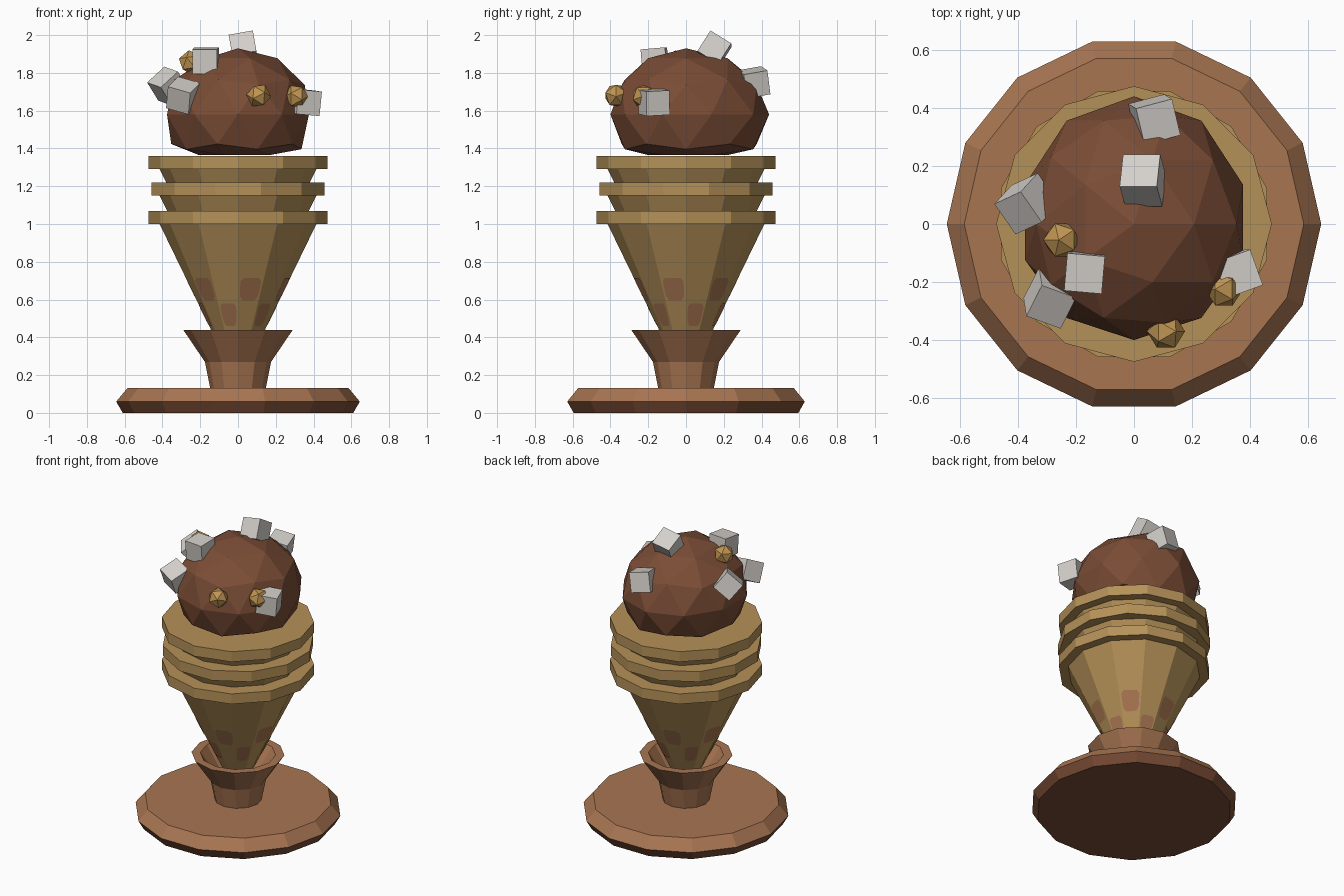
import bpy, bmesh
from math import sin, cos, pi, radians
from mathutils import Matrix, Vector, Euler

cube = bpy.data.objects.get("Cube")
if cube:
    bpy.data.objects.remove(cube)


def material(name, srgb):
    mat = bpy.data.materials.new(name)
    mat.use_nodes = True
    colour = [((c + 0.055) / 1.055) ** 2.4 for c in srgb] + [1]
    mat.diffuse_color = colour
    mat.node_tree.nodes["Principled BSDF"].inputs["Base Color"].default_value = colour
    return mat


wood = material("wood brown", (0.66, 0.46, 0.32))
chocolate = material("chocolate brown", (0.48, 0.30, 0.21))
waffle = material("waffle tan", (0.71, 0.57, 0.345))
marshmallow = material("marshmallow white", (0.83, 0.81, 0.79))
nut = material("nut gold", (0.75, 0.58, 0.32))


def finish(name, bm, *mats):
    mesh = bpy.data.meshes.new(name)
    bm.to_mesh(mesh)
    bm.free()
    for mat in mats:
        mesh.materials.append(mat)
    obj = bpy.data.objects.new(name, mesh)
    bpy.context.collection.objects.link(obj)
    return obj


def lathe(name, profile, sides, *mats, phase=0.0):
    """Flat-sided turned solid from (radius, height) pairs, capped at both ends."""
    bm = bmesh.new()
    rings = []
    for r, z in profile:
        angles = [phase + 2 * pi * i / sides for i in range(sides)]
        rings.append([bm.verts.new((r * cos(a), r * sin(a), z)) for a in angles])
    for low, high in zip(rings, rings[1:]):
        for i in range(sides):
            j = (i + 1) % sides
            bm.faces.new((low[i], low[j], high[j], high[i]))
    bm.faces.new(rings[0][::-1])
    bm.faces.new(rings[-1])
    return finish(name, bm, *mats)


# Round base: dark lower half, lighter bevelled top
base = lathe("base", [(0.61, 0), (0.645, 0.06), (0.585, 0.132)], 14, wood, chocolate)
for face in base.data.polygons:
    face.material_index = 1 if face.center.z < 0.06 else 0

# Hollow flared holder
lathe("holder", [(0.145, 0.12), (0.175, 0.27), (0.29, 0.44),
                 (0.235, 0.44), (0.13, 0.29)], 12, wood)

# Waffle cone with stacked tiers and overhanging rings
CONE_LOW, CONE_HIGH = (0.07, 0.29), (0.42, 1.01)
lathe("cone", [CONE_LOW, CONE_HIGH], 12, waffle)
for i, z in enumerate((1.0, 1.15, 1.29)):
    lathe("cone_ring", [(0.475, z), (0.475, z + 0.07)], 12, waffle,
          phase=radians(15) if i == 1 else 0)
for z in (1.06, 1.2):
    lathe("cone_tier", [(0.37, z), (0.42, z + 0.1)], 12, waffle)

# Staggered rounded patches lying on the cone faces
OUTLINE = [(-1, -0.6), (-0.7, -1), (0.7, -1), (1, -0.6),
           (1, 0.7), (0.7, 1), (-0.7, 1), (-1, 0.7)]


def cone_radius(z):
    (r0, z0), (r1, z1) = CONE_LOW, CONE_HIGH
    return r0 + (r1 - r0) * (z - z0) / (z1 - z0)


bm = bmesh.new()
for k in range(12):
    a = radians(15 + 30 * k)
    middle = 0.655 if k % 2 else 0.52
    out, side = Vector((cos(a), sin(a), 0)), Vector((-sin(a), cos(a), 0))
    corners = []
    for u, v in OUTLINE:
        z = middle + 0.06 * v
        r = cone_radius(z)
        p = out * (r * cos(pi / 12) + 0.004) + side * (u * r * sin(pi / 12) * 0.83)
        corners.append(bm.verts.new((p.x, p.y, z)))
    bm.faces.new(corners)
finish("cone_patches", bm, wood)

# Faceted scoop, flattened underneath and fuller at the back
bm = bmesh.new()
bmesh.ops.create_icosphere(bm, subdivisions=2, radius=1)
for v in bm.verts:
    v.co.x *= 0.395
    v.co.y *= 0.44 if v.co.y > 0 else 0.4
    v.co.z = max(1.58 + 0.35 * v.co.z, 1.365)
finish("scoop", bm, chocolate)

# Marshmallow cubes: position and tilt in degrees
CUBES = [((0.03, 0.15, 1.925), (-32, -10, 0)),
         ((0.07, 0.36, 1.75), (-80, 10, 15)),
         ((-0.37, 0.07, 1.73), (15, -40, 25)),
         ((-0.17, -0.165, 1.865), (5, 0, -5)),
         ((-0.29, -0.255, 1.68), (25, 15, -20)),
         ((0.355, -0.17, 1.645), (3, 5, 20))]
for place, tilt in CUBES:
    bm = bmesh.new()
    turn = Euler([radians(t) for t in tilt]).to_matrix().to_4x4()
    bmesh.ops.create_cube(bm, size=0.13, matrix=Matrix.Translation(place) @ turn)
    finish("marshmallow", bm, marshmallow)

# Faceted nut pieces
for place in ((0.11, -0.37, 1.68), (0.31, -0.225, 1.675), (-0.25, -0.055, 1.855)):
    bm = bmesh.new()
    spin = Matrix.Rotation(place[0] * 5, 4, "Y")
    bmesh.ops.create_icosphere(bm, subdivisions=1, radius=0.066,
                               matrix=Matrix.Translation(place) @ spin)
    finish("nut_piece", bm, nut)
